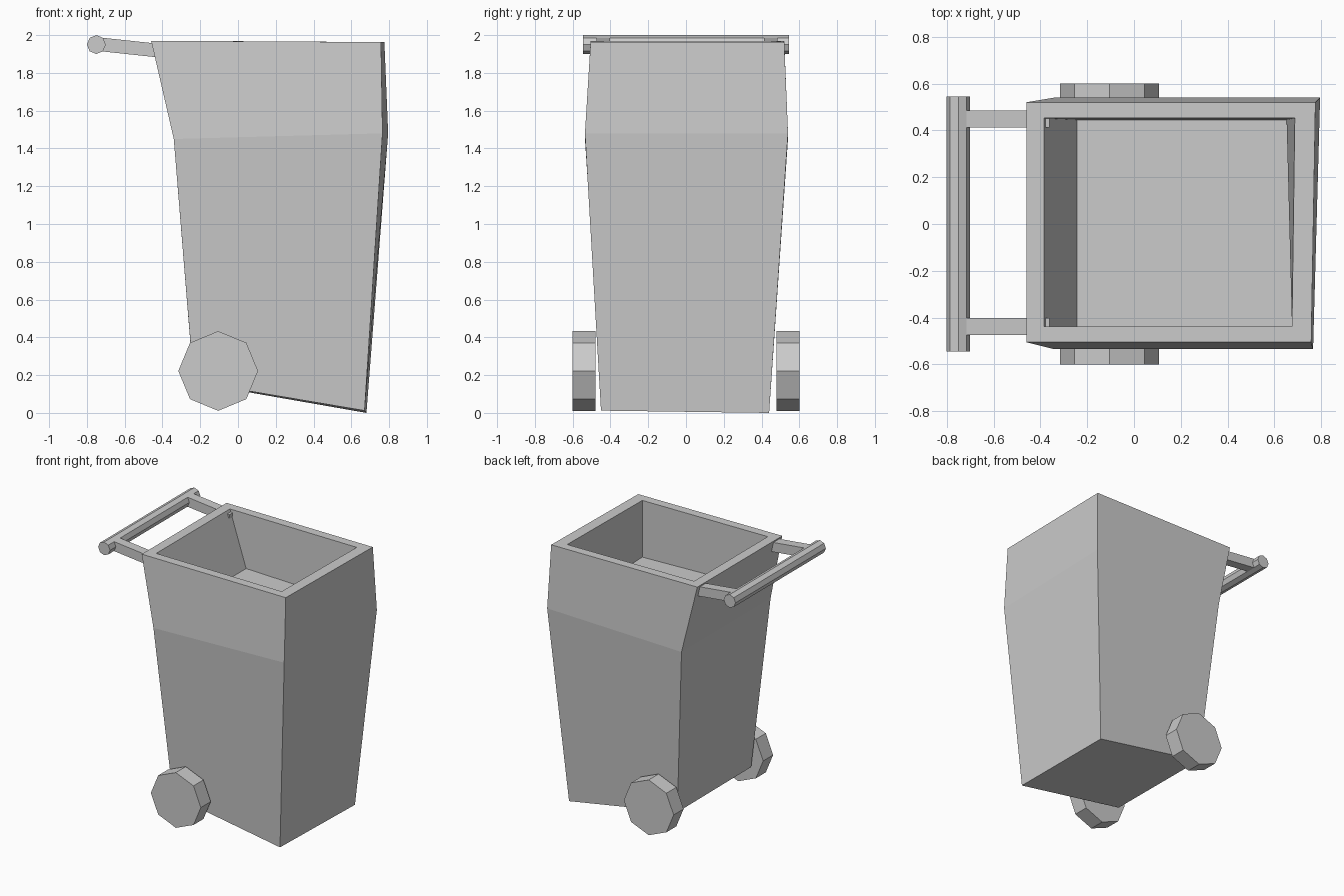
import bpy, bmesh
from math import pi, atan2, hypot
from mathutils import Matrix

if "Cube" in bpy.data.objects:
    bpy.data.objects.remove(bpy.data.objects["Cube"])


def finish(name, bm):
    bmesh.ops.recalc_face_normals(bm, faces=bm.faces)
    mesh = bpy.data.meshes.new(name)
    bm.to_mesh(mesh)
    bm.free()
    obj = bpy.data.objects.new(name, mesh)
    bpy.context.collection.objects.link(obj)
    return obj


def loft(name, loops):
    """Skin a list of equal-length loops and cap both ends."""
    bm = bmesh.new()
    rings = [[bm.verts.new(p) for p in loop] for loop in loops]
    n = len(rings[0])
    for a, b in zip(rings, rings[1:]):
        for i in range(n):
            j = (i + 1) % n
            bm.faces.new((a[i], a[j], b[j], b[i]))
    bm.faces.new(rings[0][::-1])
    bm.faces.new(rings[-1])
    return finish(name, bm)


def octagon_rod(name, centre, radius, length):
    """Eight-sided cylinder along y."""
    bm = bmesh.new()
    bmesh.ops.create_cone(bm, cap_ends=True, segments=8, radius1=radius,
                          radius2=radius, depth=length,
                          matrix=Matrix.Translation(centre) @ Matrix.Rotation(pi / 2, 4, 'X'))
    return finish(name, bm)


def box(name, centre, size, tilt):
    bm = bmesh.new()
    bmesh.ops.create_cube(bm, size=1, matrix=Matrix.Translation(centre)
                          @ Matrix.Rotation(tilt, 4, 'Y') @ Matrix.Diagonal((*size, 1)))
    return finish(name, bm)


# Bin body: sloped base, flared shoulder, rim, then the recessed well
loft("bin_body", [
    [(-0.235, -0.45, 0.165), (0.67, -0.45, 0.012), (0.68, 0.44, 0.0), (-0.235, 0.44, 0.16)],
    [(-0.34, -0.535, 1.45), (0.765, -0.535, 1.48), (0.795, 0.54, 1.48), (-0.34, 0.54, 1.45)],
    [(-0.46, -0.505, 1.97), (0.757, -0.505, 1.963), (0.775, 0.52, 1.963), (-0.46, 0.52, 1.97)],
    [(-0.385, -0.437, 1.97), (0.675, -0.437, 1.963), (0.687, 0.452, 1.963), (-0.385, 0.452, 1.97)],
    [(-0.243, -0.437, 1.555), (0.675, -0.437, 1.53), (0.652, 0.445, 1.53), (-0.243, 0.445, 1.555)],
])

# Wheels
for side, y in (("front", -0.54), ("back", 0.54)):
    octagon_rod(f"wheel_{side}", (-0.105, y, 0.222), 0.211, 0.12)

# Handle bar and its two arms
octagon_rod("handle_bar", (-0.75, 0, 1.95), 0.05, 1.09)
x0, z0, x1, z1 = -0.72, 1.95, -0.365, 1.912
for side, y in (("front", -0.438), ("back", 0.449)):
    box(f"handle_arm_{side}", ((x0 + x1) / 2, y, (z0 + z1) / 2),
        (hypot(x1 - x0, z1 - z0), 0.072, 0.072), atan2(z0 - z1, x1 - x0))
